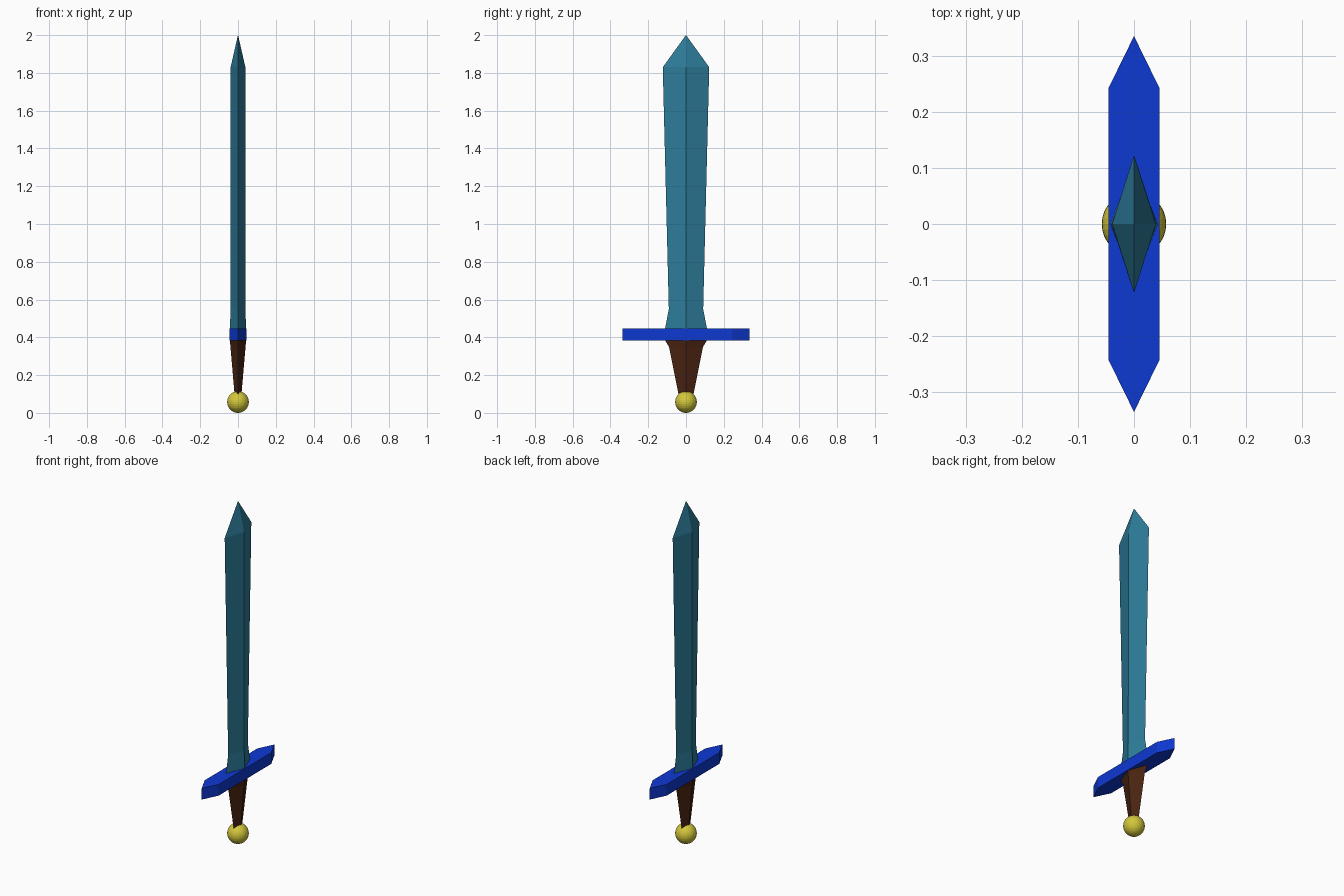
import bpy
import bmesh

if "Cube" in bpy.data.objects:
    bpy.data.objects.remove(bpy.data.objects["Cube"])


def paint(obj, color):
    mat = bpy.data.materials.new(obj.name + "_material")
    mat.diffuse_color = (*color, 1)
    mat.use_nodes = True
    mat.node_tree.nodes["Principled BSDF"].inputs["Base Color"].default_value = mat.diffuse_color
    obj.data.materials.append(mat)


def loft(name, sections, color):
    """Skin a stack of (z, outline) sections with flat faces and closed ends."""
    bm = bmesh.new()
    rings = [[bm.verts.new((x, y, z)) for x, y in outline] for z, outline in sections]
    for low, high in zip(rings, rings[1:]):
        n = len(low)
        for i in range(n):
            j = (i + 1) % n
            bm.faces.new((low[i], low[j], high[j], high[i]))
    bm.faces.new(rings[0][::-1])
    bm.faces.new(rings[-1])
    bmesh.ops.remove_doubles(bm, verts=bm.verts, dist=1e-5)
    bmesh.ops.recalc_face_normals(bm, faces=bm.faces)
    mesh = bpy.data.meshes.new(name)
    bm.to_mesh(mesh)
    bm.free()
    obj = bpy.data.objects.new(name, mesh)
    bpy.context.collection.objects.link(obj)
    paint(obj, color)
    return obj


def diamond(hx, hy):
    return [(hx, 0), (0, hy), (-hx, 0), (0, -hy)]


# Blade: diamond section, flared at the base, widening up to the point
blade = [(0.445, 0.042, 0.111), (0.55, 0.040, 0.091),
         (1.83, 0.039, 0.123), (2.0, 0.0004, 0.0004)]
loft("blade", [(z, diamond(hx, hy)) for z, hx, hy in blade], (0.026, 0.2, 0.32))

# Crossguard: flat bar with pointed ends
bar = [(0.045, -0.243), (0.045, 0.243), (0, 0.335),
       (-0.045, 0.243), (-0.045, -0.243), (0, -0.335)]
loft("crossguard", [(0.382, bar), (0.448, bar)], (0.004, 0.04, 0.65))

# Grip: tapered diamond, flared under the guard
grip = [(0.095, 0.018, 0.039), (0.35, 0.040, 0.09), (0.384, 0.043, 0.111)]
loft("grip", [(z, diamond(hx, hy)) for z, hx, hy in grip], (0.07, 0.018, 0.006))

# Pommel: faceted ball
bpy.ops.mesh.primitive_uv_sphere_add(segments=32, ring_count=16, radius=0.0575,
                                     location=(0, 0, 0.0585))
pommel = bpy.context.object
pommel.name = "pommel"
pommel.location.z = 0.0575
paint(pommel, (0.65, 0.57, 0.045))
